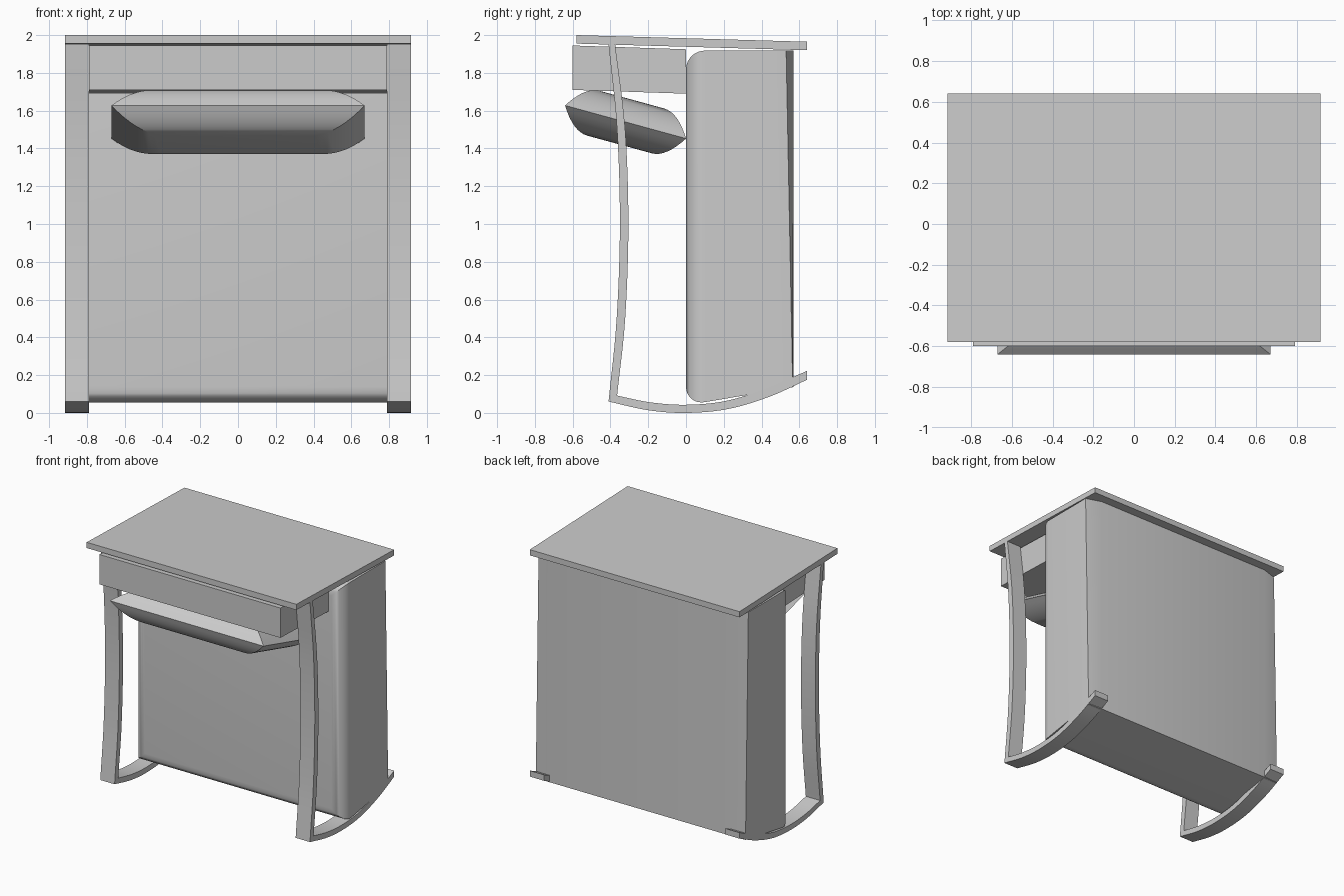
import bpy, bmesh, math
from mathutils import Vector

cube = bpy.data.objects.get("Cube")
if cube:
    bpy.data.objects.remove(cube)

grey = bpy.data.materials.new("plain_grey")
grey.use_nodes = True
grey.diffuse_color = (0.6, 0.6, 0.6, 1)
grey.node_tree.nodes["Principled BSDF"].inputs["Base Color"].default_value = (0.6, 0.6, 0.6, 1)


def finish(name, bm, smooth=None):
    """Turn a bmesh into a named grey object."""
    bmesh.ops.recalc_face_normals(bm, faces=bm.faces)
    mesh = bpy.data.meshes.new(name)
    bm.to_mesh(mesh)
    bm.free()
    mesh.materials.append(grey)
    obj = bpy.data.objects.new(name, mesh)
    bpy.context.collection.objects.link(obj)
    if smooth:
        bpy.ops.object.select_all(action='DESELECT')
        obj.select_set(True)
        bpy.context.view_layer.objects.active = obj
        bpy.ops.object.shade_smooth_by_angle(angle=math.radians(smooth))
    return obj


def loft(bm, rings):
    """Skin a list of closed rings and cap both ends."""
    rows = [[bm.verts.new(p) for p in ring] for ring in rings]
    n = len(rows[0])
    for a, b in zip(rows, rows[1:]):
        for i in range(n):
            j = (i + 1) % n
            bm.faces.new((a[i], a[j], b[j], b[i]))
    bm.faces.new(rows[0])
    bm.faces.new(rows[-1])


def side_profile(name, profile, x0, x1):
    """Extrude a (y, z) outline from x0 to x1."""
    bm = bmesh.new()
    loft(bm, [[(x, y, z) for y, z in profile] for x in (x0, x1)])
    return finish(name, bm)


def smooth_path(points, steps=6):
    """Catmull-Rom curve through (y, z) points."""
    p = [Vector(q) for q in points]
    p = [2 * p[0] - p[1]] + p + [2 * p[-1] - p[-2]]
    out = []
    for a, b, c, d in zip(p, p[1:], p[2:], p[3:]):
        for k in range(steps):
            t = k / steps
            out.append(0.5 * (2 * b + (c - a) * t + (2 * a - 5 * b + 4 * c - d) * t ** 2
                              + (3 * b - a - 3 * c + d) * t ** 3))
    return out + [p[-2]]


def band(name, outer, inner, x0, x1):
    """Curved strip between two side curves, one quad per step."""
    bm = bmesh.new()
    rings = []
    for a, b in zip(smooth_path(outer), smooth_path(inner)):
        rings.append([(x0, *a), (x1, *a), (x1, *b), (x0, *b)])
    loft(bm, rings)
    return finish(name, bm, 30)


# Sloping top and the drawer box below it
side_profile("top_board", [(-.58, 1.955), (-.58, 2), (.64, 1.965), (.64, 1.92)], -.915, .915)
side_profile("drawer_box", [(-.6, 1.71), (-.6, 1.945), (0, 1.925), (0, 1.69)], -.79, .79)

# Legs and rockers on both sides
for side, s in (("left", 1), ("right", -1)):
    x0, x1 = s * .79, s * .915
    band(side + "_leg",
         [(-.41, 1.95), (-.365, 1.5), (-.35, 1), (-.367, .5), (-.41, .06)],
         [(-.375, 1.95), (-.322, 1.5), (-.305, 1), (-.322, .5), (-.365, .09)], x0, x1)
    band(side + "_rocker",
         [(-.41, .06), (-.2, .014), (0, 0), (.22, .02), (.44, .085), (.64, .175)],
         [(-.367, .092), (-.19, .056), (0, .043), (.21, .063), (.42, .128), (.64, .222)], x0, x1)

# Main body with rounded front rim and tapered rear corners
bm = bmesh.new()
rings = []
for top, y_corner in ((False, .565), (True, .53)):
    plan = [(-.915, 0), (.915, 0), (.915, y_corner), (.79, .57), (-.79, .57), (-.915, y_corner)]
    rings.append([(x, y, 1.918 if top else .04 + .17 * y) for x, y in plan])
loft(bm, rings)
rim = [e for e in bm.edges if all(v.co.y < .01 for v in e.verts)]
bmesh.ops.bevel(bm, geom=rim, offset=.1, segments=8, profile=.5, affect='EDGES')
finish("body", bm, 30)

# Tilted cushion, domed on both sides of its seam
along = Vector((0, .965, -.264))
normal = Vector((0, .264, .965))
centre = Vector((0, -.32, 1.54))
steps = 8
rings = []
for k in range(-steps, steps + 1):
    s = 1 - abs(k) / steps
    s = 1 - s
    lift = math.copysign(.123 * (1 - (1 - s) ** 2), k)
    hx, hy = .67 - .26 * s, .332 - .155 * s
    rings.append([centre + Vector((u * hx, 0, 0)) + along * (v * hy) + normal * lift
                  for u, v in ((-1, -1), (1, -1), (1, 1), (-1, 1))])
bm = bmesh.new()
loft(bm, rings)
finish("cushion", bm, 25)
